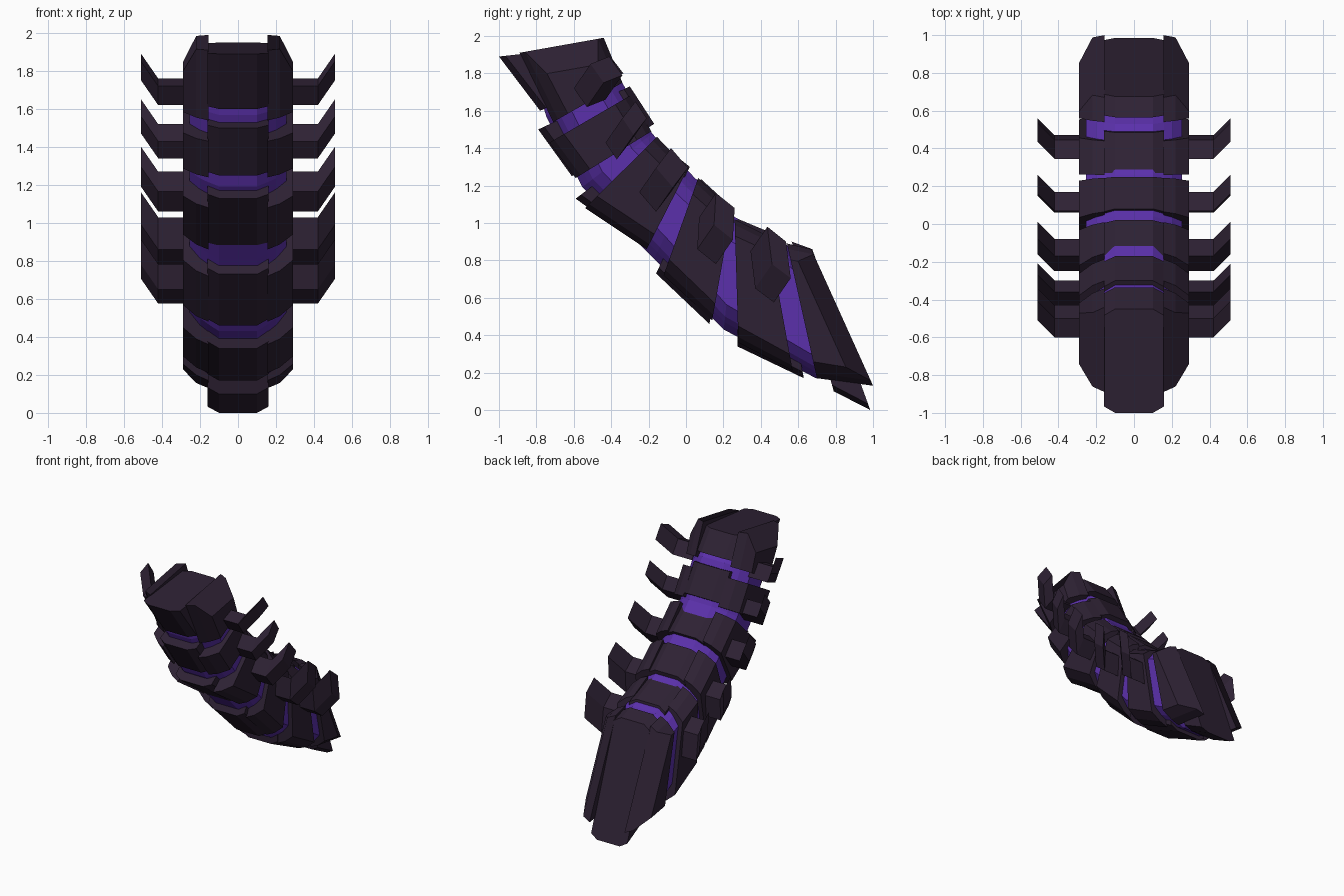
import bpy, bmesh
from mathutils import Vector

if "Cube" in bpy.data.objects:
    bpy.data.objects.remove(bpy.data.objects["Cube"])


def material(name, rgb):
    m = bpy.data.materials.new(name)
    m.diffuse_color = (*rgb, 1)
    m.use_nodes = True
    m.node_tree.nodes["Principled BSDF"].inputs["Base Color"].default_value = m.diffuse_color
    return m


DARK = material("dark plum armour", (0.027, 0.0155, 0.034))
PURPLE = material("violet core", (0.105, 0.030, 0.41))


def loft(name, rings, mat, mirror=False):
    """Closed flat-shaded solid through rings of equal point count."""
    bm = bmesh.new()
    loops = [[bm.verts.new(p) for p in r] for r in rings]
    n = len(loops[0])
    for a, b in zip(loops, loops[1:]):
        for i in range(n):
            j = (i + 1) % n
            bm.faces.new((a[i], a[j], b[j], b[i]))
    bm.faces.new(loops[0])
    bm.faces.new(loops[-1])
    bmesh.ops.recalc_face_normals(bm, faces=bm.faces)
    me = bpy.data.meshes.new(name)
    bm.to_mesh(me)
    bm.free()
    me.materials.append(mat)
    ob = bpy.data.objects.new(name, me)
    bpy.context.collection.objects.link(ob)
    if mirror:
        ob.modifiers.new("Mirror", "MIRROR").use_mirror_merge = False
    return ob


def ring(bottom, top, section, both_sides, pull=0, toward=None):
    """Place (x, inset) points on a bottom-to-top line in the YZ plane.
    The outermost points may be pulled along the body to bevel an end."""
    b, t = Vector((0, *bottom)), Vector((0, *top))
    up = (t - b).normalized()
    xmax = max(x for x, _ in section)

    def place(x, base, d):
        p = base + up * d
        if pull and x == xmax:
            p = p + toward * pull
        return p + Vector((x, 0, 0))

    half = [place(x, b, d) for x, d in section]
    half += [place(x, t, -d) for x, d in reversed(section)]
    if both_sides:
        half += [Vector((-p.x, p.y, p.z)) for p in reversed(half)]
    return half


CENTRE = [(0.10, 0), (0.16, 0.035)]
SHELL = [(0.155, 0), (0.22, 0.03), (0.29, 0.09)]
CORE = [(0.10, 0.02), (0.16, 0.06), (0.20, 0.09), (0.255, 0.155)]

# Each segment: front bottom, front top, back bottom, back top as (y, z)
centre_quads = [
    ((-1.0, 1.89), (-.45, 1.95), (-.78, 1.60), (-.335, 1.80)),
    ((-.79, 1.50), (-.30, 1.73), (-.61, 1.25), (-.17, 1.53)),
    ((-.59, 1.13), (-.165, 1.45), (-.20, .85), (.02, 1.30)),
    ((-.16, .73), (.08, 1.235), (.125, .46), (.25, 1.08)),
    ((.275, .34), (.27, 1.025), (.63, .17), (.485, .935)),
    ((.79, .10), (.565, .90), (.985, 0), (.675, .86)),
]
shell_quads = [
    ((-.89, 1.91), (-.44, 1.99), (-.71, 1.54), (-.34, 1.75)),
    ((-.73, 1.43), (-.30, 1.68), (-.59, 1.24), (-.185, 1.49)),
    ((-.54, 1.08), (-.155, 1.46), (-.21, .86), (.01, 1.29)),
    ((-.12, .72), (.065, 1.24), (.14, .48), (.245, 1.07)),
    ((.28, .36), (.26, 1.02), (.57, .21), (.44, .93)),
    ((.70, .17), (.54, .89), (1.0, .13), (.67, .86)),
]

for i, (c, s) in enumerate(zip(centre_quads, shell_quads)):
    # raised middle plate, running along back and belly
    loft(f"centre_plate_{i + 1}",
         [ring(c[0], c[1], CENTRE, True), ring(c[2], c[3], CENTRE, True)], DARK)
    # side shells; the first and last are bevelled at their free ends
    mid_f = (Vector((0, *s[0])) + Vector((0, *s[1]))) / 2
    mid_b = (Vector((0, *s[2])) + Vector((0, *s[3]))) / 2
    axis = (mid_b - mid_f).normalized()
    loft(f"side_shell_{i + 1}",
         [ring(s[0], s[1], SHELL, False, 0.14 if i == 0 else 0, axis),
          ring(s[2], s[3], SHELL, False, 0.11 if i == 5 else 0, -axis)],
         DARK, mirror=True)

# violet core seen between the plates
core_lines = [
    ((-.82, 1.75), (-.44, 1.84)), ((-.765, 1.56), (-.33, 1.77)),
    ((-.57, 1.18), (-.165, 1.49)), ((-.18, .79), (.05, 1.265)),
    ((.20, .41), (.265, 1.05)), ((.70, .15), (.525, .915)),
    ((.80, .17), (.61, .80)),
]
loft("core", [ring(b, t, CORE, True) for b, t in core_lines], PURPLE)

# bent side fins: cross-section corners in (y, z), tips swept back and up
fins = [
    ((-.60, 1.72), (-.53, 1.62), (-.43, 1.66), (-.50, 1.76)),
    ((-.43, 1.43), (-.37, 1.34), (-.30, 1.43), (-.36, 1.52)),
    ((-.25, 1.165), (-.16, 1.06), (-.08, 1.165), (-.17, 1.27)),
    ((.06, .86), (.16, .78), (.17, .95), (.07, 1.03)),
    ((.37, .65), (.47, .575), (.445, .77), (.345, .85)),
]
for i, quad in enumerate(fins):
    loft(f"side_fin_{i + 1}",
         [[(x, y + dy, z + dz) for y, z in quad]
          for x, dy, dz in ((.25, 0, 0), (.42, 0, 0), (.51, .09, .13))],
         DARK, mirror=True)
